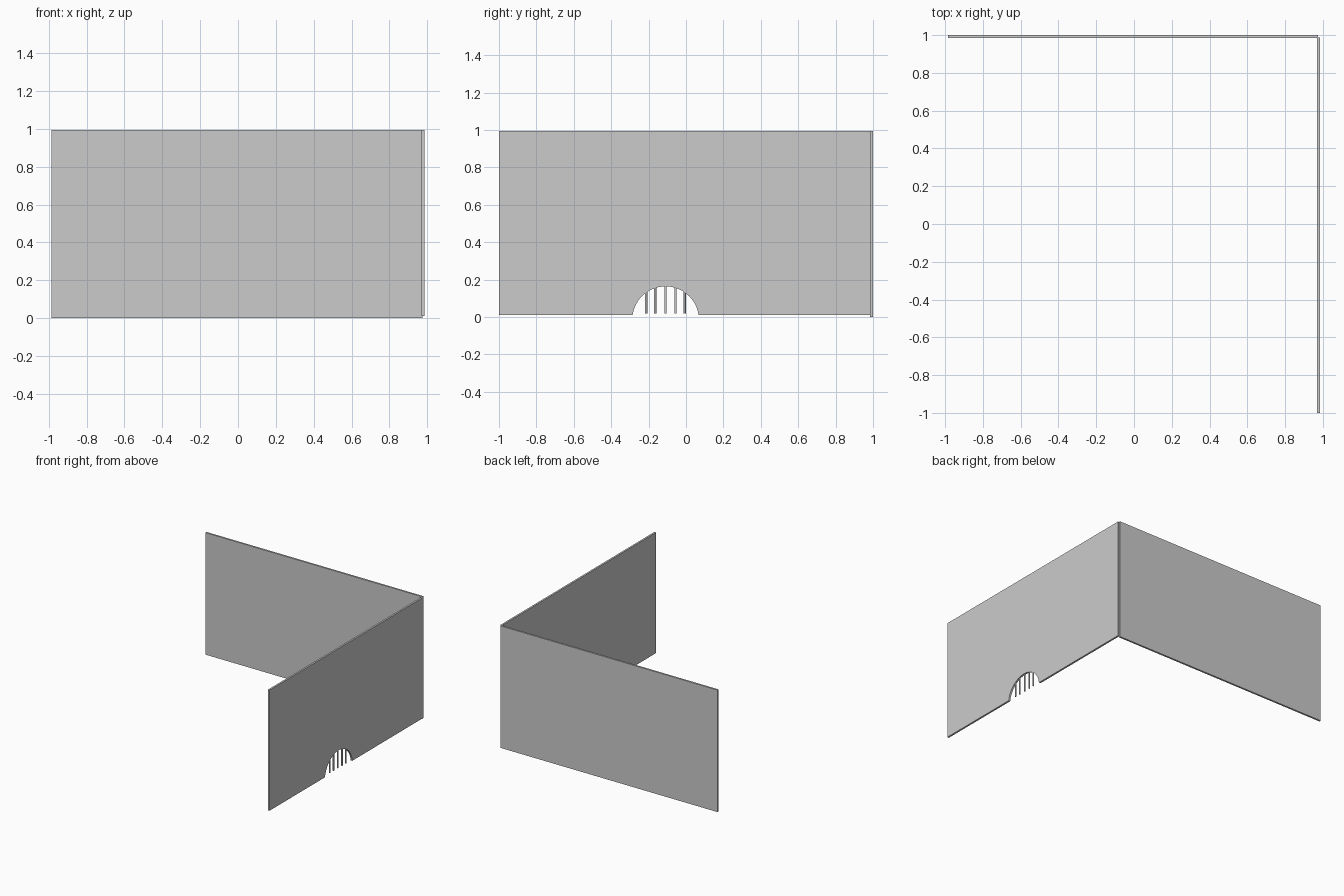
import bpy, bmesh
from math import sin, cos, asin, pi, sqrt

if "Cube" in bpy.data.objects:
    bpy.data.objects.remove(bpy.data.objects["Cube"])

T = 0.015                      # wall thickness
ARCH_Y, ARCH_Z, ARCH_R = -0.109, -0.014, 0.178
BASE, TOP = 0.011, 0.995       # bottom and top of the side wall


def finish(name, bm):
    bmesh.ops.recalc_face_normals(bm, faces=bm.faces[:])
    me = bpy.data.meshes.new(name)
    bm.to_mesh(me)
    bm.free()
    ob = bpy.data.objects.new(name, me)
    bpy.context.collection.objects.link(ob)
    return ob


def extrude(name, points, vec):
    bm = bmesh.new()
    face = bm.faces.new([bm.verts.new(p) for p in points])
    res = bmesh.ops.extrude_face_region(bm, geom=[face], use_keep_orig=True)
    verts = [g for g in res["geom"] if isinstance(g, bmesh.types.BMVert)]
    bmesh.ops.translate(bm, verts=verts, vec=vec)
    return finish(name, bm)


# back wall: plain slab
extrude("back_wall", [(-0.985, 1, 0), (0.974, 1, 0), (0.974, 1, TOP), (-0.985, 1, TOP)],
        (0, -T, 0))

# side wall: outline with an arched drain opening in its lower edge
x0 = 0.985 - T
a0 = asin((BASE - ARCH_Z) / ARCH_R)
N = 32
arch = []
for i in range(N + 1):
    a = pi - a0 - (pi - 2 * a0) * i / N
    arch.append((x0, ARCH_Y + ARCH_R * cos(a), ARCH_Z + ARCH_R * sin(a)))
outline = [(x0, -1, BASE)] + arch + [(x0, 0.987, BASE), (x0, 0.987, TOP), (x0, -1, TOP)]
extrude("side_wall", outline, (T, 0, 0))

# grate bars: thin round rods hanging from the arch
for i, dy in enumerate((-0.104, -0.056, 0, 0.053, 0.102)):
    top = ARCH_Z + sqrt(ARCH_R ** 2 - dy ** 2) + 0.006
    bottom = 0.018
    bpy.ops.mesh.primitive_cylinder_add(vertices=16, radius=0.006, depth=top - bottom,
                                        location=(x0 + T / 2, ARCH_Y + dy, (top + bottom) / 2))
    bar = bpy.context.object
    bar.name = f"grate_bar_{i + 1}"
    bpy.ops.object.shade_smooth_by_angle()
